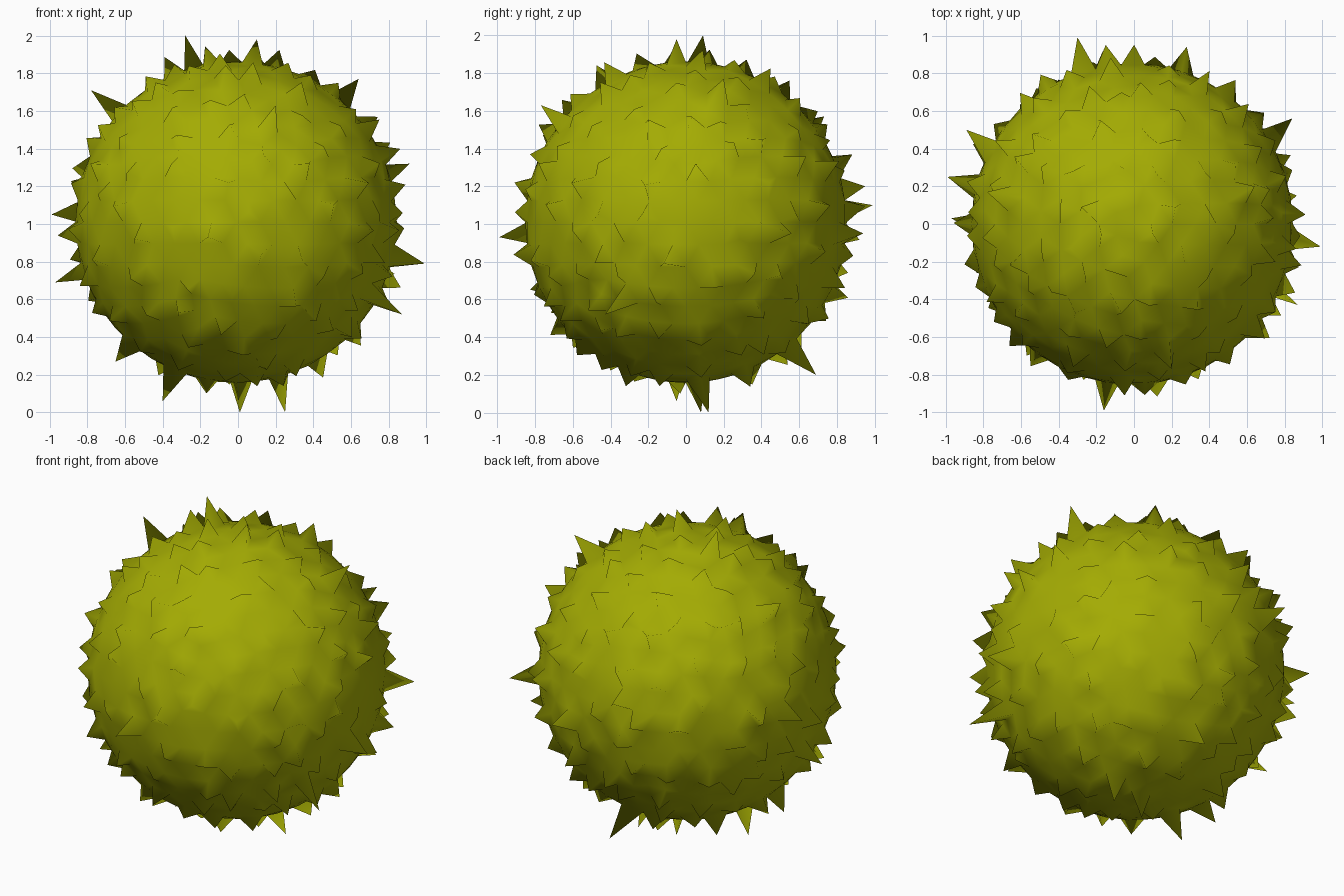
import bpy, bmesh, random
from mathutils import Vector

if "Cube" in bpy.data.objects:
    bpy.data.objects.remove(bpy.data.objects["Cube"])

random.seed(12)
CENTER = Vector((-0.01, 0.0, 1.01))
RADIUS = 0.853

# tips of the longest spikes
LONG_TIPS = [
    (-.28, .09, 2.0), (.99, -.12, .79), (-.99, .25, 1.05), (-.30, .99, 1.10),
    (-.16, -.99, .93), (.01, .08, .0), (.25, .12, .0), (.87, -.43, .52),
    (-.97, .03, .69), (-.78, .17, 1.71), (.64, .20, 1.77), (.05, .69, .20),
    (-.40, -.05, .06), (.10, -.05, 1.98), (-.89, .50, 1.10), (.84, .56, .95),
    (.20, -.77, 1.63), (-.15, .95, 1.20), (.28, .94, .95), (.91, .05, 1.32),
    (-.65, -.05, .27), (-.05, -.91, 1.22),
]

# smooth ball
mesh = bpy.data.meshes.new("spiky_ball")
bm = bmesh.new()
bmesh.ops.create_icosphere(bm, subdivisions=4, radius=RADIUS)

# choose the faces that grow a spike: long ones first, then a random scatter
spikes = {}


def claim(face, tip, gap):
    mid = face.calc_center_median()
    if all((mid - f.calc_center_median()).length > gap for f in spikes):
        spikes[face] = tip


for tip in LONG_TIPS:
    local = Vector(tip) - CENTER
    face = max(bm.faces, key=lambda f: f.calc_center_median().normalized().dot(local.normalized()))
    claim(face, local, 0.05)
faces = list(bm.faces)
random.shuffle(faces)
for face in faces:
    if len(spikes) >= 190:
        break
    out = face.calc_center_median().normalized()
    lean = Vector([random.uniform(-.015, .015) for _ in range(3)])
    claim(face, out * (RADIUS + random.uniform(.045, .10)) + lean, 0.14)

# pull each chosen face out into a three-sided spike
for face, tip in spikes.items():
    result = bmesh.ops.poke(bm, faces=[face])
    result["verts"][0].co = tip

for f in bm.faces:
    f.smooth = True
bmesh.ops.translate(bm, verts=bm.verts, vec=CENTER)
bm.to_mesh(mesh)
bm.free()

ball = bpy.data.objects.new("spiky_ball", mesh)
bpy.context.collection.objects.link(ball)
mat = bpy.data.materials.new("yellow_green")
mat.diffuse_color = (0.37, 0.41, 0.001, 1)
mat.use_nodes = True
mat.node_tree.nodes["Principled BSDF"].inputs["Base Color"].default_value = mat.diffuse_color
mesh.materials.append(mat)
